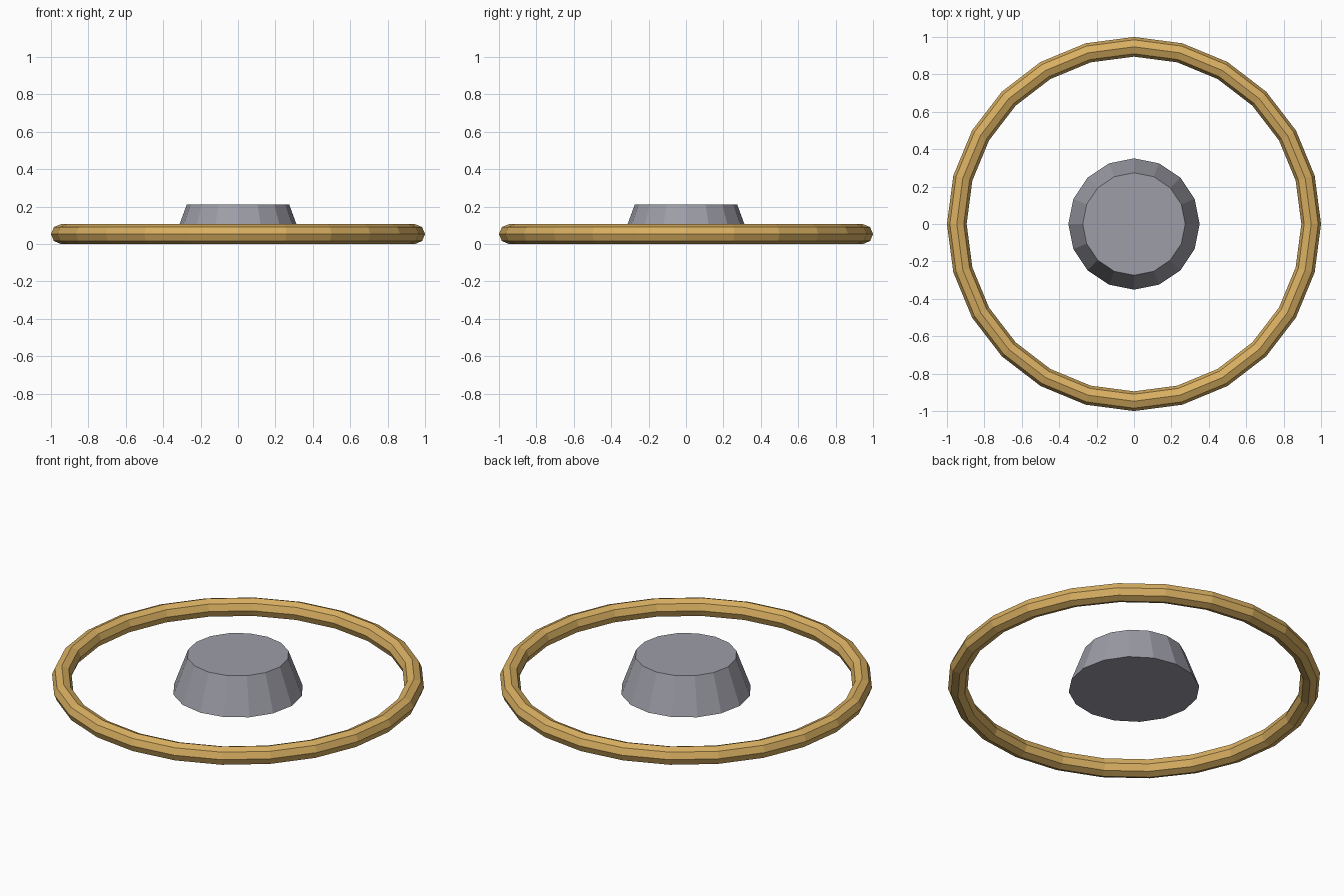
import bpy

if "Cube" in bpy.data.objects:
    bpy.data.objects.remove(bpy.data.objects["Cube"])


def make_material(name, rgb):
    mat = bpy.data.materials.new(name)
    mat.diffuse_color = (*rgb, 1.0)
    mat.use_nodes = True
    mat.node_tree.nodes["Principled BSDF"].inputs["Base Color"].default_value = mat.diffuse_color
    return mat


def finish(name, mat):
    obj = bpy.context.object
    obj.name = name
    obj.data.materials.append(mat)
    return obj


gold = make_material("warm_gold", (0.69, 0.43, 0.12))
grey = make_material("cool_grey", (0.34, 0.34, 0.39))

# Outer ring: octagonal tube swept in 24 flat segments
TUBE = 0.0526
bpy.ops.mesh.primitive_torus_add(
    major_segments=24, minor_segments=8,
    major_radius=1 - TUBE, minor_radius=TUBE, location=(0, 0, TUBE))
finish("outer_ring", gold)

# Central hub: tapered 16-sided block resting on the ground
HUB_HEIGHT = 0.2105
bpy.ops.mesh.primitive_cone_add(
    vertices=16, radius1=0.351, radius2=0.274,
    depth=HUB_HEIGHT, location=(0, 0, HUB_HEIGHT / 2))
finish("central_hub", grey)
